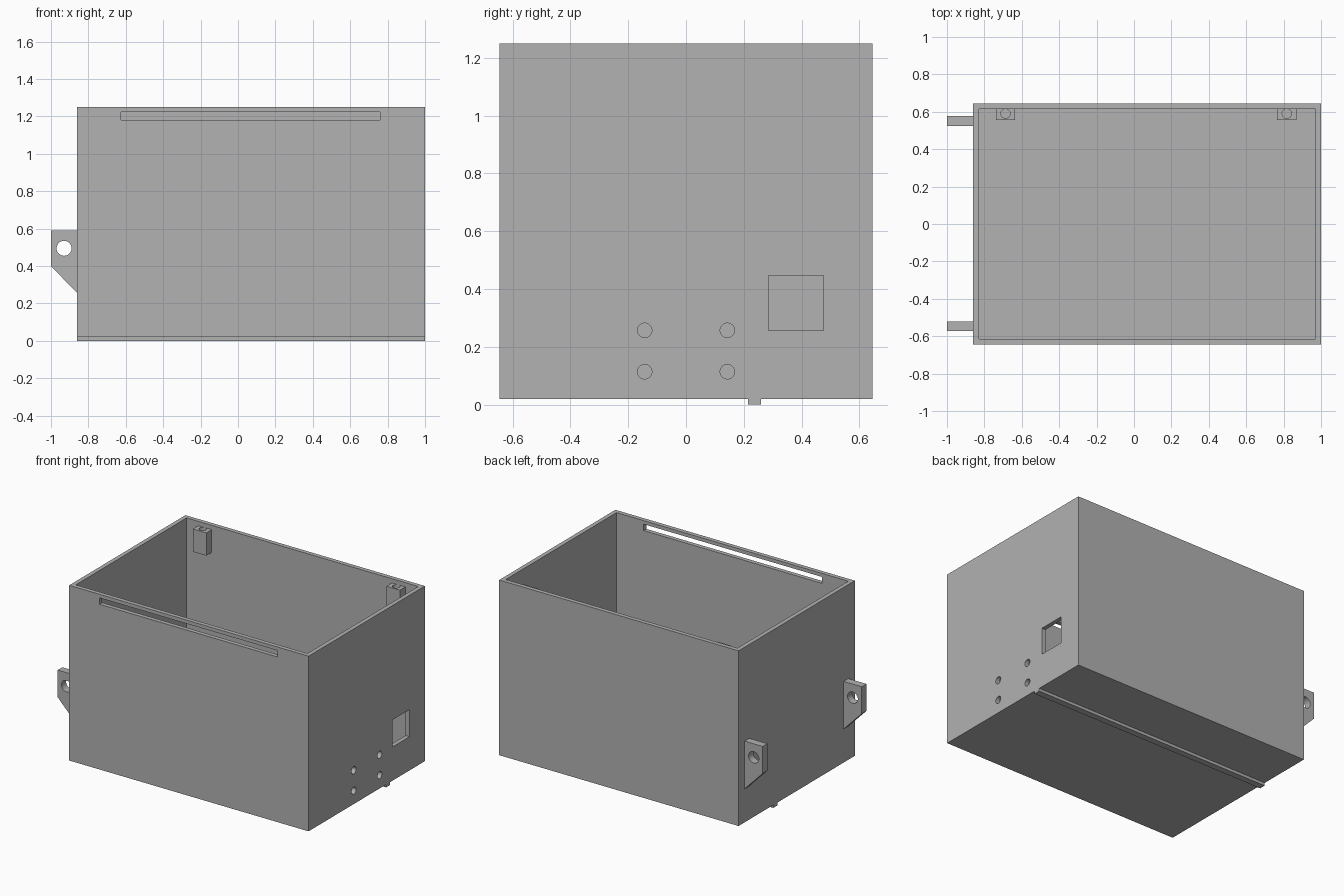
import bpy, bmesh, math
from mathutils import Matrix, Vector

if "Cube" in bpy.data.objects:
    bpy.data.objects.remove(bpy.data.objects["Cube"], do_unlink=True)

GREY = (0.445, 0.445, 0.445, 1)
mat = bpy.data.materials.new("plain grey")
mat.use_nodes = True
mat.diffuse_color = GREY
mat.node_tree.nodes["Principled BSDF"].inputs["Base Color"].default_value = GREY


def make(name, bm):
    bmesh.ops.recalc_face_normals(bm, faces=bm.faces[:])
    mesh = bpy.data.meshes.new(name)
    bm.to_mesh(mesh)
    bm.free()
    mesh.materials.append(mat)
    obj = bpy.data.objects.new(name, mesh)
    bpy.context.collection.objects.link(obj)
    return obj


def box(name, low, high):
    low, high = Vector(low), Vector(high)
    bm = bmesh.new()
    bmesh.ops.create_cube(bm, size=1, matrix=Matrix.Translation((low + high) / 2)
                          @ Matrix.Diagonal((high - low).to_4d()))
    return make(name, bm)


def rod(name, centre, radius, length, axis):
    turn = Vector((0, 0, 1)).rotation_difference(Vector(axis)).to_matrix().to_4x4()
    bm = bmesh.new()
    bmesh.ops.create_cone(bm, cap_ends=True, segments=40, radius1=radius, radius2=radius,
                          depth=length, matrix=Matrix.Translation(centre) @ turn)
    return make(name, bm)


def cut(obj, *cutters):
    bpy.context.view_layer.objects.active = obj
    for cutter in cutters:
        mod = obj.modifiers.new("cut", "BOOLEAN")
        mod.operation = "DIFFERENCE"
        mod.solver = "EXACT"
        mod.object = cutter
        bpy.ops.object.modifier_apply(modifier=mod.name)
        bpy.data.objects.remove(cutter, do_unlink=True)


LEFT, RIGHT, DEPTH = -0.86, 1.0, 0.645
BASE, TOP, WALL = 0.02, 1.25, 0.03
parts = []

# Open case with slot, square port and four screw holes
case = box("case", (LEFT, -DEPTH, BASE), (RIGHT, DEPTH, TOP))
cut(case,
    box("cavity", (LEFT + WALL, -DEPTH + WALL, BASE + WALL),
        (RIGHT - WALL, DEPTH - WALL, TOP + 0.1)),
    box("slot_cutter", (-0.625, -0.7, 1.18), (0.76, -0.6, 1.225)),
    box("port_cutter", (0.9, 0.285, 0.257), (1.1, 0.475, 0.447)),
    *[rod("screw_cutter", (RIGHT, y, z), 0.025, 0.2, (1, 0, 0))
      for y in (-0.143, 0.143) for z in (0.114, 0.257)])
parts.append(case)

# Rail under the floor
parts.append(box("bottom_rail", (LEFT, 0.215, 0), (RIGHT, 0.26, BASE + 0.005)))

# Hinge lugs on the end wall
for side, y in (("front", -0.547), ("back", 0.551)):
    bm = bmesh.new()
    profile = [(-0.85, 0.245), (-1, 0.4), (-1, 0.59), (-0.85, 0.59)]
    face = bm.faces.new([bm.verts.new((x, y - 0.026, z)) for x, z in profile])
    new = bmesh.ops.extrude_face_region(bm, geom=[face])["geom"]
    bmesh.ops.translate(bm, vec=(0, 0.052, 0),
                        verts=[g for g in new if isinstance(g, bmesh.types.BMVert)])
    lug = make(side + "_hinge_lug", bm)
    cut(lug, rod("pin_cutter", (-0.93, y, 0.495), 0.04, 0.2, (0, 1, 0)))
    parts.append(lug)

# Lid screw blocks inside the back wall
for side, x in (("right", -0.687), ("left", 0.817)):
    block = box(side + "_screw_block", (x - 0.052, 0.555, 1.06), (x + 0.052, 0.625, 1.22))
    cut(block, rod("thread_cutter", (x, 0.59, 1.2), 0.025, 0.2, (0, 0, 1)))
    parts.append(block)

# Smooth the round holes, keep the edges crisp
bpy.ops.object.select_all(action="DESELECT")
for obj in parts:
    obj.select_set(True)
bpy.context.view_layer.objects.active = case
bpy.ops.object.shade_smooth_by_angle(angle=math.radians(30))
